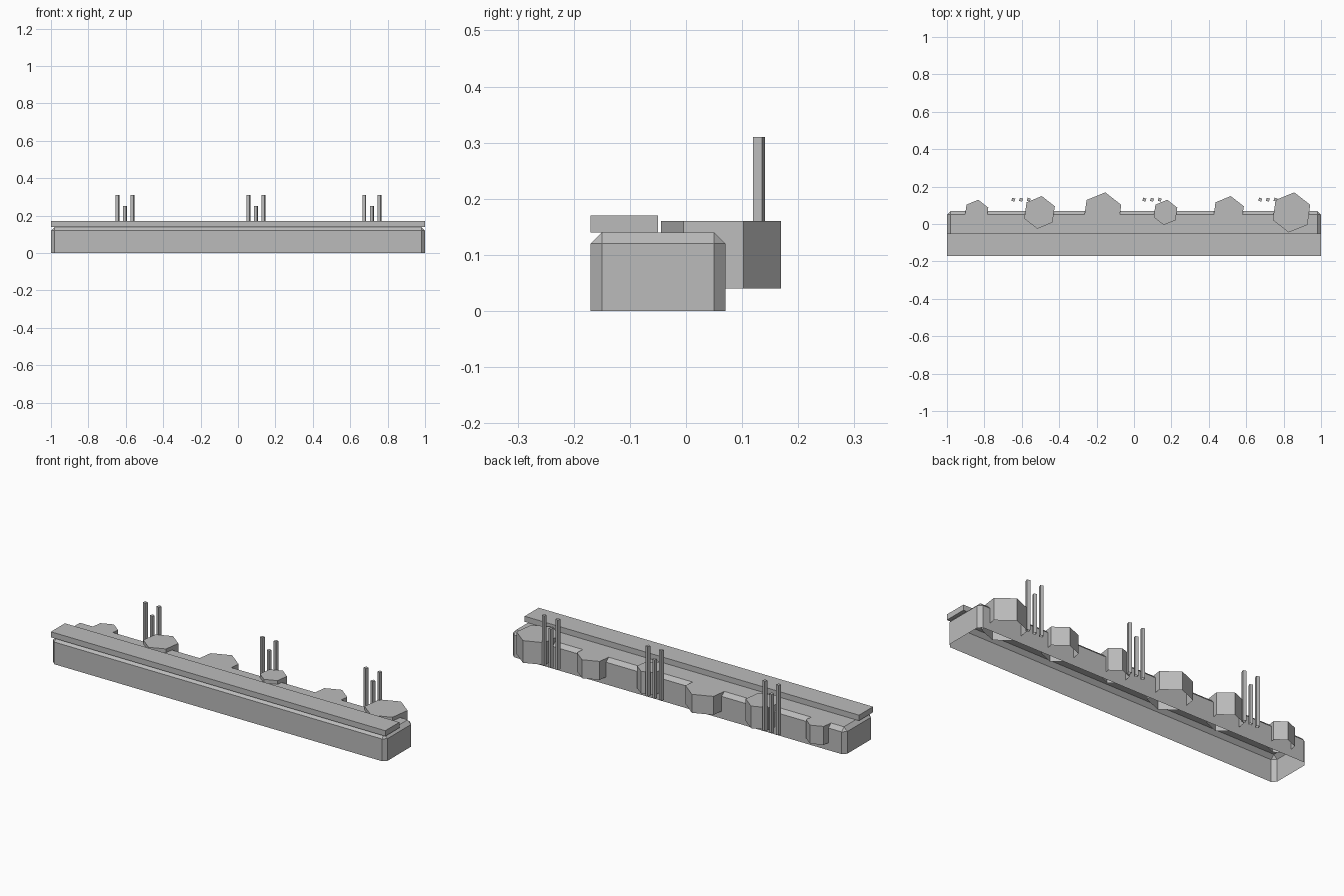
import bpy, bmesh, math

if "Cube" in bpy.data.objects:
    bpy.data.objects.remove(bpy.data.objects["Cube"])

grey = bpy.data.materials.new("stone_grey")
grey.diffuse_color = (0.5, 0.5, 0.5, 1.0)
grey.use_nodes = True
grey.node_tree.nodes["Principled BSDF"].inputs["Base Color"].default_value = grey.diffuse_color


def finish(name, bm):
    bmesh.ops.recalc_face_normals(bm, faces=bm.faces)
    mesh = bpy.data.meshes.new(name)
    bm.to_mesh(mesh)
    bm.free()
    mesh.materials.append(grey)
    obj = bpy.data.objects.new(name, mesh)
    bpy.context.collection.objects.link(obj)
    return obj


def box_mesh(x0, x1, y0, y1, z0, z1):
    bm = bmesh.new()
    bmesh.ops.create_cube(bm, size=1)
    for v in bm.verts:
        v.co.x = x1 if v.co.x > 0 else x0
        v.co.y = y1 if v.co.y > 0 else y0
        v.co.z = z1 if v.co.z > 0 else z0
    return bm


def prism(name, x, y, z0, z1, radius, sides, degrees):
    """Vertical prism with a closed top and an open bottom."""
    bm = bmesh.new()
    rings = []
    for z in (z0, z1):
        rings.append([bm.verts.new((
            x + radius * math.cos(math.radians(degrees) + math.tau * i / sides),
            y + radius * math.sin(math.radians(degrees) + math.tau * i / sides),
            z)) for i in range(sides)])
    low, high = rings
    for i in range(sides):
        j = (i + 1) % sides
        bm.faces.new((low[i], low[j], high[j], high[i]))
    bm.faces.new(high)
    return finish(name, bm)


# Bank: long box with chamfered corners and top rim, hollow underneath
bm = box_mesh(-1, 1, -0.17, 0.07, 0, 0.14)
rim = [e for e in bm.edges if max(v.co.z for v in e.verts) > 0.1]
bmesh.ops.bevel(bm, geom=rim, offset=0.02, segments=1, affect='EDGES')
bm.normal_update()
under = [f for f in bm.faces if f.normal.z < -0.9]
bmesh.ops.delete(bm, geom=under, context='FACES')
finish("bank", bm)

# Flat ledge along the front
finish("ledge", box_mesh(-1, 1, -0.17, -0.05, 0.14, 0.17))

# Six rocks along the back, alternately flush and raised
for i in range(6):
    prism(f"rock_{i + 1}", -0.842 + 0.3368 * i, 0.062, 0.04,
          0.16 if i % 2 else 0.14, (0.068, 0.088, 0.108)[i % 3], 6, 22)

# Three clusters of reeds, the middle reed shorter
for c, x in enumerate((-0.604, 0.096, 0.716)):
    for k in (-1, 0, 1):
        prism(f"reed_{c + 1}_{k + 2}", x + 0.041 * k, 0.13, 0.04,
              0.31 if k else 0.25, 0.012, 4, 27)
